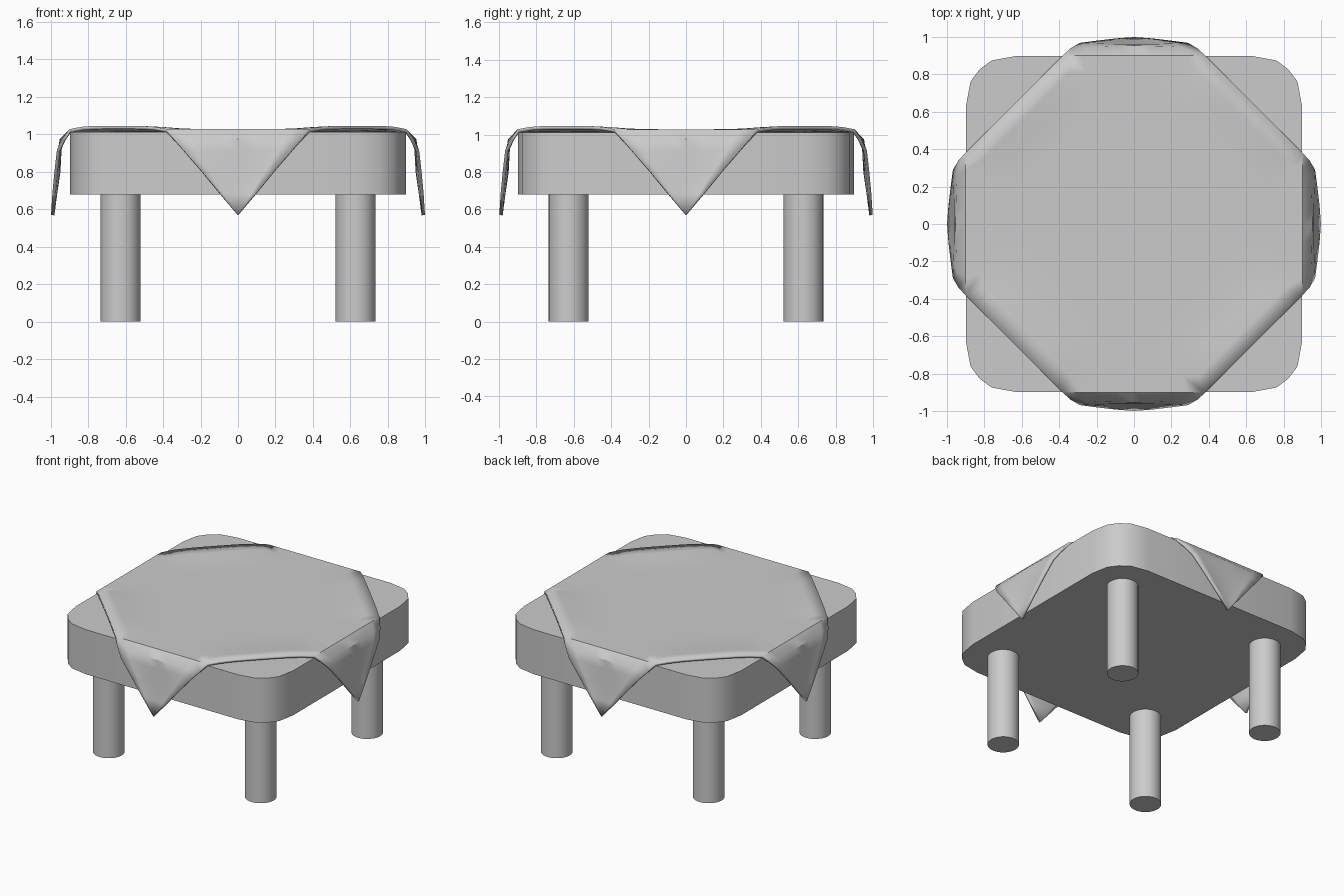
import bpy, bmesh, math
from mathutils import Vector, Matrix

if "Cube" in bpy.data.objects:
    bpy.data.objects.remove(bpy.data.objects["Cube"])


def finish(bm, name, angle=30):
    mesh = bpy.data.meshes.new(name)
    bm.to_mesh(mesh)
    bm.free()
    ob = bpy.data.objects.new(name, mesh)
    bpy.context.collection.objects.link(ob)
    bpy.ops.object.select_all(action='DESELECT')
    ob.select_set(True)
    bpy.context.view_layer.objects.active = ob
    bpy.ops.object.shade_smooth_by_angle(angle=math.radians(angle))
    return ob


# Thick table top: rounded square, extruded upward
bm = bmesh.new()
corner = [(0.897, 0.63), (0.873, 0.76), (0.825, 0.825), (0.76, 0.873), (0.63, 0.897)]
outline = []
for k in range(4):
    rot = Matrix.Rotation(k * math.pi / 2, 3, 'Z')
    outline += [rot @ Vector((x, y, 0.68)) for x, y in corner]
face = bm.faces.new([bm.verts.new(p) for p in outline])
ext = bmesh.ops.extrude_face_region(bm, geom=[face])
bmesh.ops.translate(bm, vec=(0, 0, 0.332),
                    verts=[g for g in ext['geom'] if isinstance(g, bmesh.types.BMVert)])
bmesh.ops.recalc_face_normals(bm, faces=bm.faces)
finish(bm, "table_top")

# Four round legs
for sx, side in ((-1, "left"), (1, "right")):
    for sy, end in ((-1, "front"), (1, "back")):
        bm = bmesh.new()
        bmesh.ops.create_cone(bm, cap_ends=True, segments=32, radius1=0.107, radius2=0.107,
                              depth=0.69, matrix=Matrix.Translation((sx * 0.627, sy * 0.627, 0.345)))
        finish(bm, f"{end}_{side}_leg")

# Cloth: octagon on top, lifted along its diagonal edges
EDGE, HALF, Z, COLS, RINGS = 0.9, 0.38, 1.028, 8, 10


def height(x, y):
    d = min(max((abs(x) + abs(y) - 0.85) / 0.43, 0), 1)
    across = min(abs(abs(x) - abs(y)) / (EDGE - HALF), 1)
    return Z + 0.018 * d * d * (3 - 2 * d) * (1 - across ** 4)


bm = bmesh.new()


def quad_grid(rows):
    grid = [[bm.verts.new(p) for p in row] for row in rows]
    for a, b in zip(grid, grid[1:]):
        for i in range(len(a) - 1):
            bm.faces.new((a[i], a[i + 1], b[i + 1], b[i]))


# Hanging flap rows: fraction down, z, y at the edge, y at the centre
flap = [(0, Z, 0.9, 0.9), (0.11, 0.975, 0.938, 0.952), (0.24, 0.915, 0.967, 0.96),
        (0.5, 0.8, 0.98, 0.966), (0.75, 0.685, 0.991, 0.983), (1, 0.57, 0.998, 0.998)]
a, b, c = Vector((HALF, EDGE)), Vector((-HALF, EDGE)), Vector((-EDGE, HALF))
for k in range(4):
    rot = Matrix.Rotation(k * math.pi / 2, 3, 'Z')
    for p, q in ((a, b), (b, c)):
        rows = []
        for r in range(RINGS + 1):
            pts = [p.lerp(q, i / COLS) * r / RINGS for i in range(COLS + 1)]
            rows.append([rot @ Vector((v.x, v.y, height(v.x, v.y))) for v in pts])
        quad_grid(rows)
    rows = []
    for s, z, ye, yc in flap:
        row = []
        for i in range(COLS + 1):
            f = 1 - 2 * i / COLS
            row.append(rot @ Vector((f * HALF * (1 - s), yc + (ye - yc) * f * f, z)))
        rows.append(row)
    quad_grid(rows)
bmesh.ops.remove_doubles(bm, verts=bm.verts, dist=0.0005)
bmesh.ops.recalc_face_normals(bm, faces=bm.faces)
if sum(f.normal.z * f.calc_area() for f in bm.faces) < 0:
    bmesh.ops.reverse_faces(bm, faces=bm.faces)
cloth = finish(bm, "table_cloth", 35)
solid = cloth.modifiers.new("thickness", 'SOLIDIFY')
solid.thickness = 0.018
solid.offset = -1
